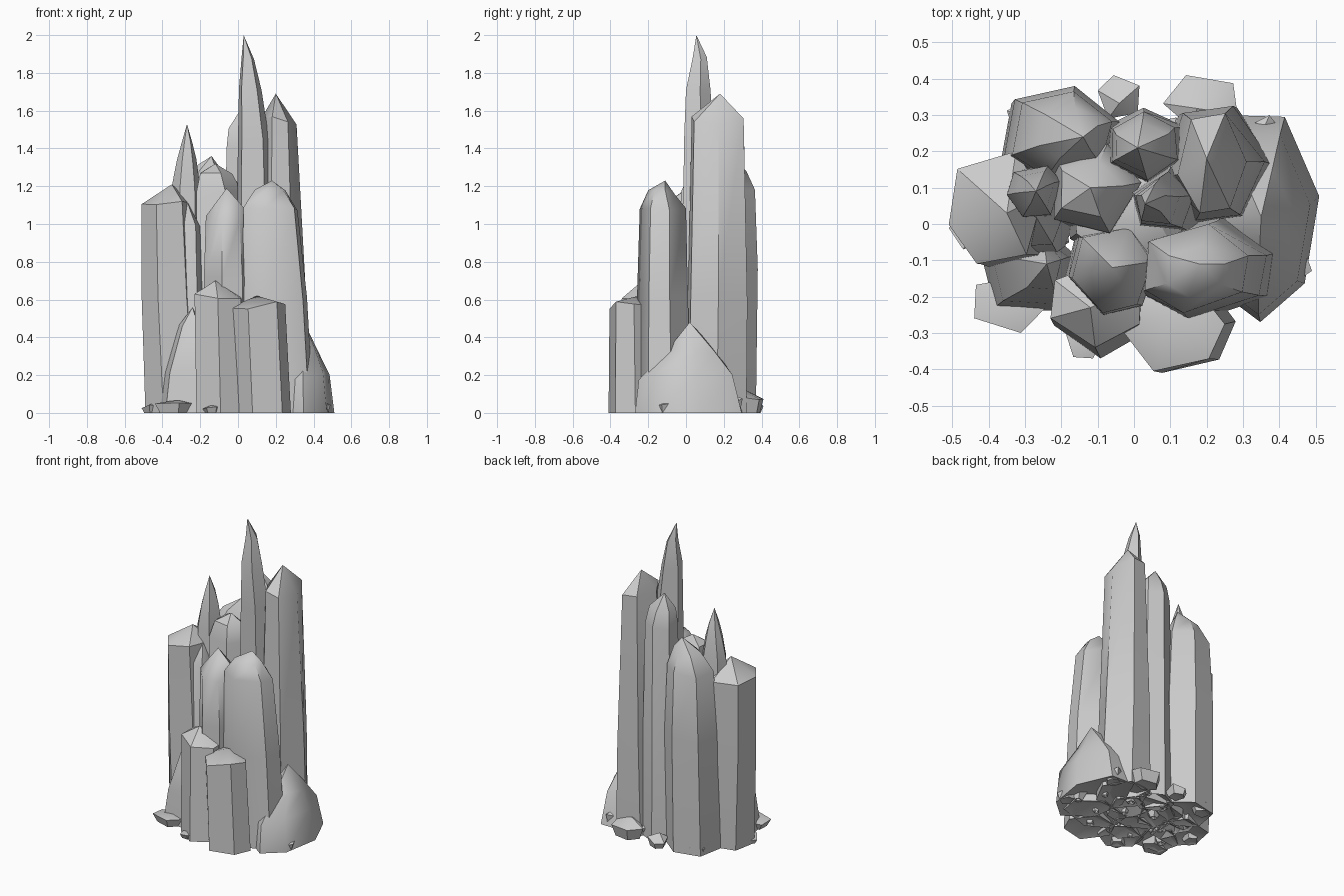
import bpy, bmesh, math, random

if "Cube" in bpy.data.objects:
    bpy.data.objects.remove(bpy.data.objects["Cube"])

random.seed(7)


def crystal(name, rings, apex, sides=6, phase=0.0, jitter=0.015, hollow=0.06, soft=33):
    """Loft polygon rings, each (x0, x1, y0, y1, z), closed by a pointed tip."""
    bm = bmesh.new()
    angles = [phase + 2 * math.pi * (i + random.uniform(-0.16, 0.16)) / sides
              for i in range(sides)]
    unit = [(math.cos(a), math.sin(a)) for a in angles]
    ux = [p[0] for p in unit]
    uy = [p[1] for p in unit]
    loops = []
    for k, (x0, x1, y0, y1, z) in enumerate(rings):
        loop = []
        for px, py in unit:
            # stretch the polygon to fill its bounding rectangle
            x = x0 + (x1 - x0) * (px - min(ux)) / (max(ux) - min(ux))
            y = y0 + (y1 - y0) * (py - min(uy)) / (max(uy) - min(uy))
            dz = random.uniform(-jitter, jitter) if k else 0
            loop.append(bm.verts.new((x, y, z + dz)))
        loops.append(loop)
    tip = bm.verts.new(apex)
    b = rings[0]
    foot = bm.verts.new(((b[0] + b[1]) / 2, (b[2] + b[3]) / 2, b[4] + hollow))
    for i in range(sides):
        j = (i + 1) % sides
        for lo, hi in zip(loops, loops[1:]):
            bm.faces.new((lo[i], lo[j], hi[j], hi[i]))
        bm.faces.new((loops[-1][i], loops[-1][j], tip))
        bm.faces.new((loops[0][j], loops[0][i], foot))
    bmesh.ops.recalc_face_normals(bm, faces=bm.faces)
    mesh = bpy.data.meshes.new(name)
    bm.to_mesh(mesh)
    bm.free()
    ob = bpy.data.objects.new(name, mesh)
    bpy.context.collection.objects.link(ob)
    bpy.ops.object.select_all(action='DESELECT')
    ob.select_set(True)
    bpy.context.view_layer.objects.active = ob
    bpy.ops.object.shade_smooth_by_angle(angle=math.radians(soft))
    return ob


# tall spires
crystal("main_spire", [(-.02, .22, -.03, .19, 0), (0, .165, -.01, .145, 1.45),
                       (.005, .125, 0, .13, 1.72), (.02, .085, .035, .11, 1.88)],
        (.03, .055, 2.0), 5, .3)
crystal("left_spire", [(-.36, -.18, 0, .18, 0), (-.35, -.2, .02, .16, 1.2),
                       (-.325, -.22, .04, .145, 1.34), (-.3, -.24, .06, .125, 1.43)],
        (-.27, .09, 1.53), 6, .2)

# rear columns
crystal("right_rear_column", [(.06, .385, 0, .32, 0), (.08, .36, .01, .325, .6),
                              (.12, .31, .03, .305, 1.55)],
        (.2, .18, 1.69), 6, .1, .025)
crystal("middle_rear_column", [(-.09, .15, .1, .32, 0), (-.06, .12, .12, .31, 1.4),
                               (-.05, .1, .14, .28, 1.5)],
        (.01, .21, 1.6), 6, .5)
crystal("left_rear_column", [(-.37, -.04, .08, .37, 0), (-.36, -.04, .1, .38, .75),
                             (-.335, -.06, .13, .365, 1.17), (-.26, -.1, .18, .32, 1.29)],
        (-.14, .24, 1.36), 6, .4)
crystal("inner_column", [(-.22, .03, -.04, .24, 0), (-.22, .02, -.025, .22, 1.17),
                         (-.2, -.03, .02, .17, 1.26)],
        (-.12, .1, 1.32), 5, .1)
crystal("core_column", [(-.19, .22, -.12, .25, 0), (-.17, .18, -.1, .24, 1.0)],
        (.03, .08, 1.1), 7, .1)

# middle height columns
crystal("left_column", [(-.49, -.17, -.12, .19, 0), (-.51, -.22, -.11, .2, .6),
                        (-.51, -.25, -.11, .2, 1.11)],
        (-.35, .03, 1.21), 6, .25)
crystal("left_inner_column", [(-.33, -.17, -.1, .08, 0), (-.32, -.2, -.06, .08, 1.0)],
        (-.27, .02, 1.12), 6, .1)
crystal("front_middle_column", [(-.19, .07, -.26, .02, 0), (-.18, .07, -.25, .01, .7),
                                (-.17, .05, -.245, -.01, 1.05)],
        (-.06, -.12, 1.19), 6, .2, .03, soft=48)
crystal("front_right_column", [(.02, .4, -.27, .03, 0), (.02, .365, -.26, .01, .6),
                               (.03, .315, -.245, 0, 1.08), (.09, .25, -.2, -.06, 1.17)],
        (.18, -.11, 1.23), 6, .35, soft=48)

# short front columns
crystal("short_middle_column", [(-.22, .04, -.37, -.1, 0), (-.23, .02, -.34, -.1, .62)],
        (-.12, -.23, .7), 6, .4, .02)
crystal("short_right_column", [(-.03, .28, -.41, -.12, 0), (-.05, .25, -.405, -.14, .57)],
        (.1, -.25, .62), 6, .1, .02)
crystal("short_left_column", [(-.42, -.16, -.24, .02, 0), (-.39, -.18, -.22, 0, .22),
                              (-.31, -.2, -.18, -.04, .47)],
        (-.24, -.11, .56), 5, .2)

# broad stump on the right
crystal("right_stump", [(.15, .51, -.27, .3, 0), (.17, .485, -.25, .25, .2),
                        (.24, .43, -.1, .15, .33)],
        (.35, .02, .48), 7, .2, .025, soft=48)

# broken shards around the foot: x0, x1, y0, y1, height, turn
shards = [(-.44, -.22, -.3, -.14, .07, 0), (.08, .285, .26, .41, .12, .7),
          (-.1, .015, .29, .41, .08, .4), (-.35, -.22, .24, .35, .07, .2),
          (.38, .49, -.17, -.05, .07, .9), (-.19, -.08, -.37, -.26, .05, .3),
          (-.51, -.4, -.07, .06, .06, .5), (.3, .42, .18, .3, .1, .1)]
for i, (x0, x1, y0, y1, h, turn) in enumerate(shards):
    mx, my = (x0 + x1) / 2, (y0 + y1) / 2
    f = 0.75
    crystal(f"foot_shard_{i + 1}",
            [(mx + (x0 - mx) * f, mx + (x1 - mx) * f,
              my + (y0 - my) * f, my + (y1 - my) * f, 0), (x0, x1, y0, y1, h * .6)],
            (mx * .95, my * .95, h), 5, turn, h * .2, .01)

# loose fragments giving the underside a broken look
for i in range(14):
    a = i * 2.4
    r = math.sqrt((i + .5) / 14)
    x, y = .4 * r * math.cos(a), .3 * r * math.sin(a)
    s = random.uniform(.03, .06)
    crystal(f"under_fragment_{i + 1}",
            [(x - s * .5, x + s * .5, y - s * .4, y + s * .4, 0),
             (x - s, x + s, y - s, y + s, .05)],
            (x, y, .09), 5, a, .01, .015)
